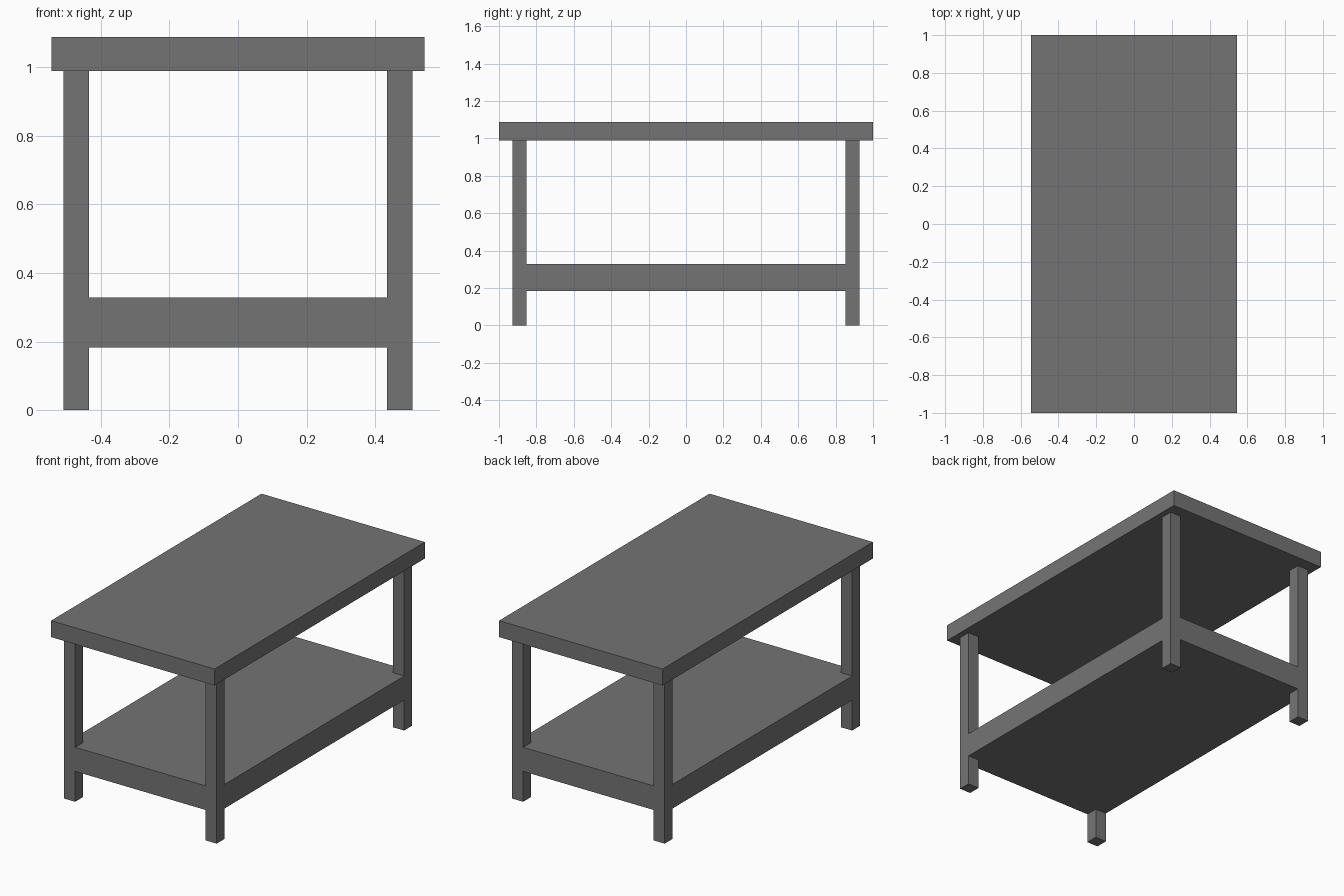
import bpy, bmesh

if "Cube" in bpy.data.objects:
    bpy.data.objects.remove(bpy.data.objects["Cube"])

grey = bpy.data.materials.new("dark grey")
grey.diffuse_color = (0.175, 0.175, 0.175, 1)
grey.use_nodes = True
grey.node_tree.nodes["Principled BSDF"].inputs["Base Color"].default_value = grey.diffuse_color


def finish(name, bm):
    bmesh.ops.recalc_face_normals(bm, faces=bm.faces)
    mesh = bpy.data.meshes.new(name)
    bm.to_mesh(mesh)
    bm.free()
    mesh.materials.append(grey)
    obj = bpy.data.objects.new(name, mesh)
    bpy.context.collection.objects.link(obj)
    return obj


# Overall sizes
TOP_X, TOP_Y, TOP_Z0, TOP_Z1 = 0.544, 1.0, 0.989, 1.088
OUT_X, OUT_Y, LEG = 0.508, 0.928, 0.074
SHELF_Z0, SHELF_Z1 = 0.183, 0.328

# Tabletop slab
bm = bmesh.new()
bmesh.ops.create_cube(bm, size=1)
bmesh.ops.scale(bm, verts=bm.verts, vec=(2 * TOP_X, 2 * TOP_Y, TOP_Z1 - TOP_Z0))
bmesh.ops.translate(bm, verts=bm.verts, vec=(0, 0, (TOP_Z0 + TOP_Z1) / 2))
finish("tabletop", bm)

# Thick lower shelf, cut so its four corners match the legs
bm = bmesh.new()
bmesh.ops.create_cube(bm, size=1)
bmesh.ops.scale(bm, verts=bm.verts, vec=(2 * OUT_X, 2 * OUT_Y, SHELF_Z1 - SHELF_Z0))
bmesh.ops.translate(bm, verts=bm.verts, vec=(0, 0, (SHELF_Z0 + SHELF_Z1) / 2))
for side in (-1, 1):
    for co, no in (((side * (OUT_X - LEG), 0, 0), (1, 0, 0)),
                   ((0, side * (OUT_Y - LEG), 0), (0, 1, 0))):
        bmesh.ops.bisect_plane(bm, geom=bm.verts[:] + bm.edges[:] + bm.faces[:],
                               plane_co=co, plane_no=no)

# Legs pulled up and down from the shelf corners
bm.normal_update()
corners = []
for f in bm.faces:
    c = f.calc_center_median()
    if abs(f.normal.z) > 0.9 and abs(c.x) > OUT_X - LEG and abs(c.y) > OUT_Y - LEG:
        corners.append((f, TOP_Z0 if c.z > (SHELF_Z0 + SHELF_Z1) / 2 else 0.0))
for f, z in corners:
    new = bmesh.ops.extrude_discrete_faces(bm, faces=[f])["faces"][0]
    rim = list(new.verts)
    for v in rim:
        v.co.z = z
# Join the sides into single flat faces
bmesh.ops.remove_doubles(bm, verts=bm.verts, dist=1e-5)
bmesh.ops.dissolve_limit(bm, angle_limit=0.01, verts=bm.verts, edges=bm.edges)
finish("legs_and_shelf", bm)
